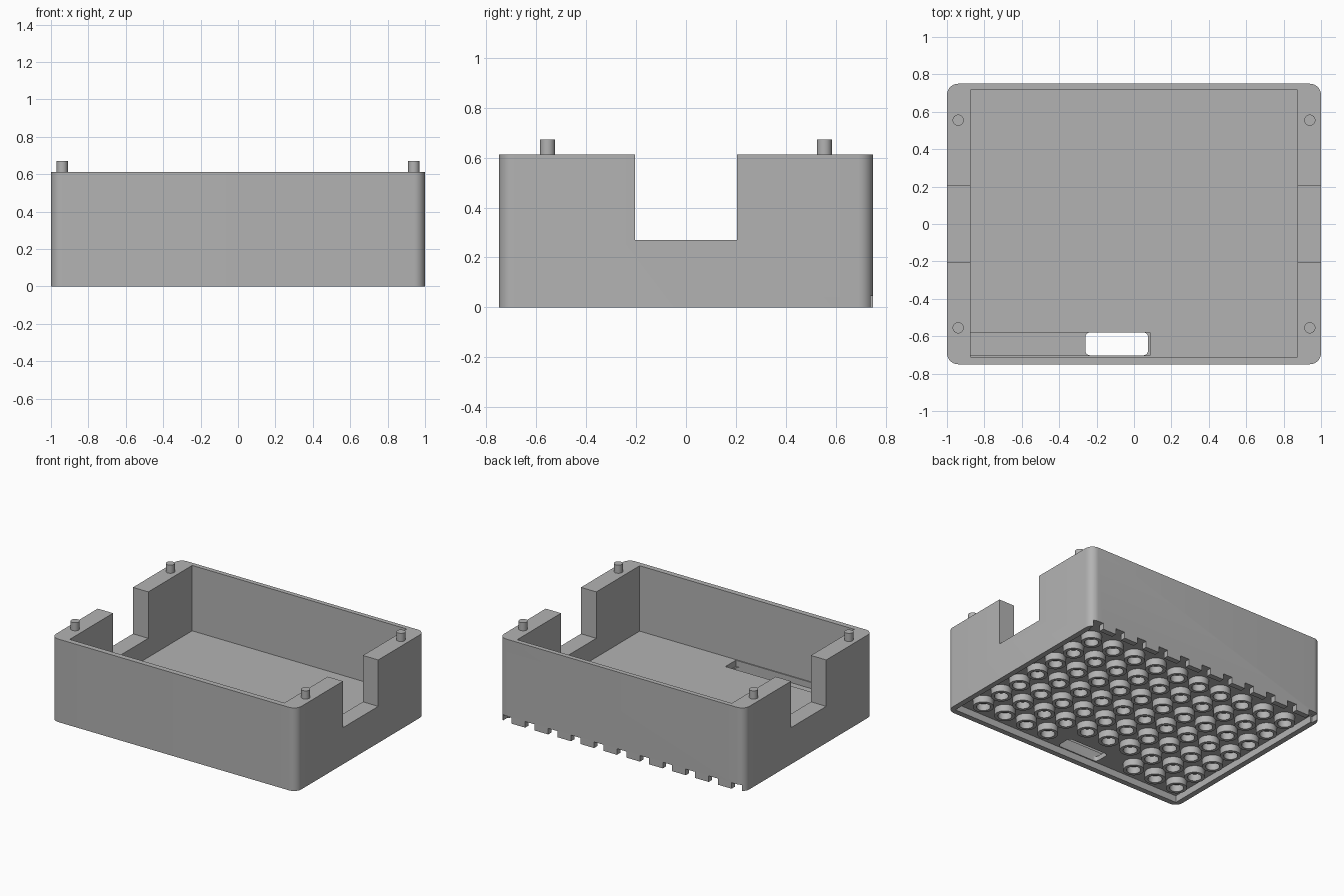
import bpy, bmesh, math

cube = bpy.data.objects.get("Cube")
if cube:
    bpy.data.objects.remove(cube, do_unlink=True)

PITCH = 0.187          # spacing of the underside grid
TOP, FLOOR, CEILING = 0.612, 0.13, 0.05

grey = bpy.data.materials.new("plain_grey")
grey.use_nodes = True
grey.diffuse_color = (0.45, 0.45, 0.45, 1)
grey.node_tree.nodes["Principled BSDF"].inputs["Base Color"].default_value = (0.45, 0.45, 0.45, 1)


def finish(name, bm):
    bmesh.ops.recalc_face_normals(bm, faces=bm.faces)
    mesh = bpy.data.meshes.new(name)
    bm.to_mesh(mesh)
    bm.free()
    mesh.materials.append(grey)
    obj = bpy.data.objects.new(name, mesh)
    bpy.context.collection.objects.link(obj)
    return obj


def box(name, x0, x1, y0, y1, z0, z1, radius=0):
    """Box from its limits, with optional rounded vertical edges."""
    bm = bmesh.new()
    bmesh.ops.create_cube(bm, size=1)
    for v in bm.verts:
        v.co.x = x1 if v.co.x > 0 else x0
        v.co.y = y1 if v.co.y > 0 else y0
        v.co.z = z1 if v.co.z > 0 else z0
    if radius:
        upright = [e for e in bm.edges if abs(e.verts[0].co.z - e.verts[1].co.z) > 0.001]
        bmesh.ops.bevel(bm, geom=upright, offset=radius, segments=8, profile=0.5, affect='EDGES')
    return finish(name, bm)


def tube(bm, x, y, z0, z1, outer, inner=0, sides=32):
    """Add a closed pipe, or a solid pin when inner is zero."""
    def ring(r, z):
        return [bm.verts.new((x + r * math.cos(math.tau * i / sides),
                              y + r * math.sin(math.tau * i / sides), z)) for i in range(sides)]
    loops = [ring(outer, z0), ring(outer, z1)]
    if inner:
        loops += [ring(inner, z1), ring(inner, z0)]
        loops.append(loops[0])
    else:
        bm.faces.new(loops[0])
        bm.faces.new(loops[1])
    for a, b in zip(loops, loops[1:]):
        for i in range(sides):
            j = (i + 1) % sides
            bm.faces.new((a[i], a[j], b[j], b[i]))


def activate(obj):
    bpy.ops.object.select_all(action='DESELECT')
    obj.select_set(True)
    bpy.context.view_layer.objects.active = obj


def cut(obj, cutter):
    mod = obj.modifiers.new("cut", 'BOOLEAN')
    mod.operation = 'DIFFERENCE'
    mod.solver = 'EXACT'
    mod.object = cutter
    activate(obj)
    bpy.ops.object.modifier_apply(modifier=mod.name)
    bpy.data.objects.remove(cutter, do_unlink=True)


# Tray body with upper well and underside hollow
body = box("tray_body", -1, 1, -0.75, 0.75, 0, TOP, 0.06)
cut(body, box("well", -0.875, 0.875, -0.71, 0.716, FLOOR, 1))
cut(body, box("hollow", -0.96, 0.96, -0.71, 0.71, -0.1, CEILING))

# Openings in both end walls
for side in (-1, 1):
    xs = sorted((side * 0.8, side * 1.1))
    cut(body, box("end_opening", *xs, -0.205, 0.205, 0.27, 1))

# Cable groove in the floor and the slot through it
cut(body, box("groove", -0.875, 0.085, -0.702, -0.58, 0.085, FLOOR + 0.02))
cut(body, box("slot", -0.26, 0.075, -0.702, -0.58, 0.02, 0.2, 0.025))

# Row of small notches under the back wall
for i in range(-5, 6):
    x = i * PITCH
    cut(body, box("notch", x - 0.038, x + 0.038, 0.69, 0.8, -0.1, 0.045))

# Underside grid of short tubes, left out around the slot
bm = bmesh.new()
for col in range(10):
    for row in range(7):
        x, y = (col - 4.5) * PITCH, (row - 3) * PITCH
        if row == 0 and -0.35 < x < 0.15:
            continue
        tube(bm, x, y, 0, CEILING + 0.01, 0.07, 0.047)
tubes = finish("underside_tubes", bm)

# Locating pins on the end walls
bm = bmesh.new()
for x in (-0.94, 0.94):
    for y in (-0.555, 0.555):
        tube(bm, x, y, TOP - 0.02, 0.672, 0.03)
pins = finish("locating_pins", bm)

for obj in (body, tubes, pins):
    activate(obj)
    bpy.ops.object.shade_smooth_by_angle(angle=math.radians(30))
